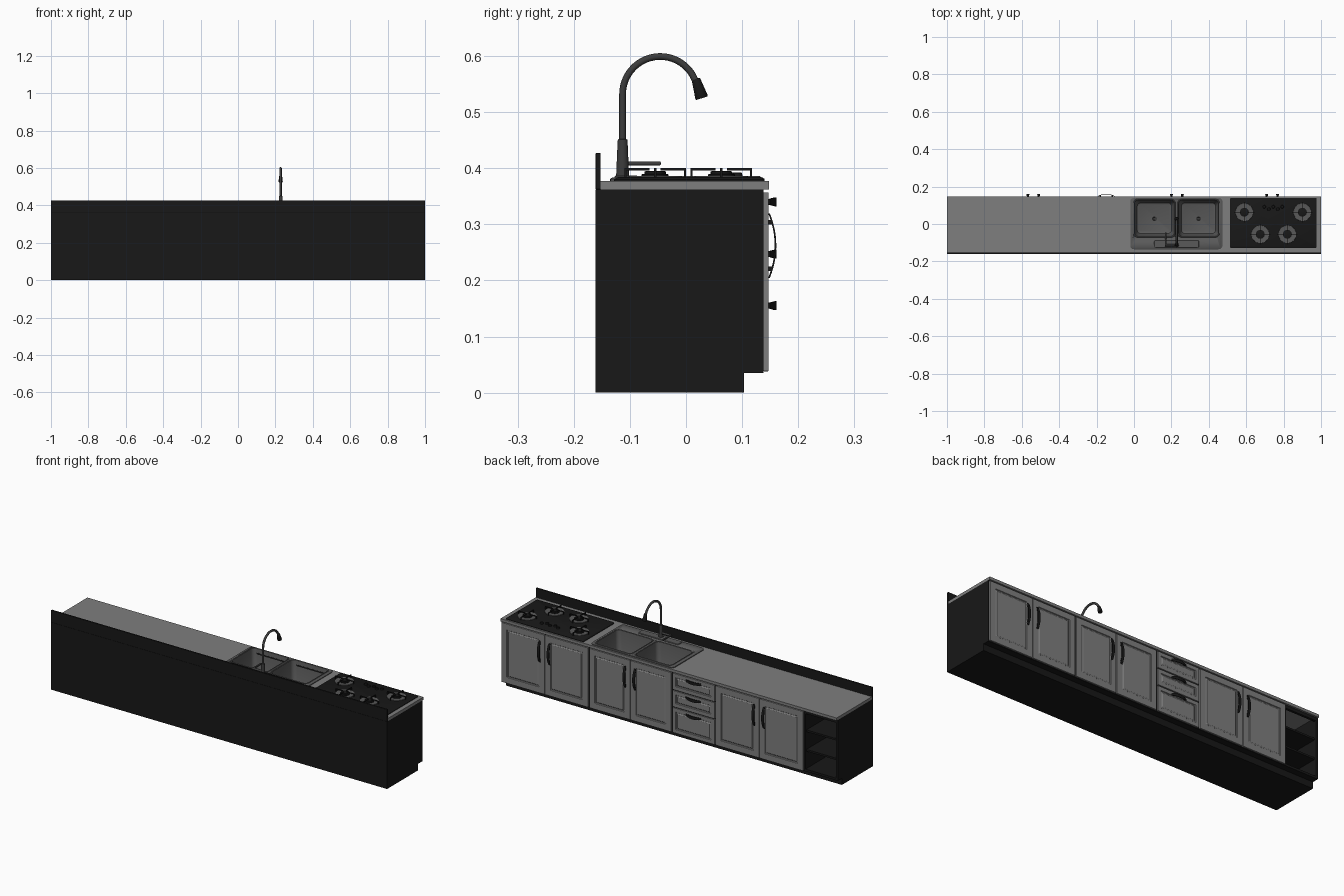
import bpy, bmesh, math
from mathutils import Vector, Matrix

if "Cube" in bpy.data.objects:
    bpy.data.objects.remove(bpy.data.objects["Cube"])


def material(name, v):
    m = bpy.data.materials.new(name)
    m.diffuse_color = (v, v, v, 1)
    m.use_nodes = True
    m.node_tree.nodes["Principled BSDF"].inputs["Base Color"].default_value = m.diffuse_color
    return m


BLACK, GREY = material("black", 0.009), material("grey", 0.21)
STEEL, METAL = material("steel", 0.1), material("dark_metal", 0.045)


def finish(name, bm, mat, bevel=0, smooth=False):
    bmesh.ops.recalc_face_normals(bm, faces=bm.faces[:])
    me = bpy.data.meshes.new(name)
    bm.to_mesh(me)
    bm.free()
    ob = bpy.data.objects.new(name, me)
    bpy.context.collection.objects.link(ob)
    me.materials.append(mat)
    if bevel:
        b = ob.modifiers.new("bevel", 'BEVEL')
        b.width, b.segments, b.limit_method = bevel, 2, 'ANGLE'
    if smooth:
        bpy.ops.object.select_all(action='DESELECT')
        bpy.context.view_layer.objects.active = ob
        ob.select_set(True)
        bpy.ops.object.shade_smooth_by_angle(angle=math.radians(35))
    return ob


def add_box(bm, x0, x1, y0, y1, z0, z1):
    m = Matrix.LocRotScale(Vector((x0 + x1, y0 + y1, z0 + z1)) / 2, None,
                           Vector((x1 - x0, y1 - y0, z1 - z0)))
    return bmesh.ops.create_cube(bm, size=1, matrix=m)


def box(name, dims, mat, bevel=0):
    bm = bmesh.new()
    add_box(bm, *dims)
    return finish(name, bm, mat, bevel)


def rrect(x0, x1, y0, y1, r, z, n=6):
    pts = []
    for k, (cx, cy) in enumerate([(x1 - r, y1 - r), (x0 + r, y1 - r),
                                  (x0 + r, y0 + r), (x1 - r, y0 + r)]):
        for i in range(n + 1):
            a = (k + i / n) * math.pi / 2
            pts.append((cx + r * math.cos(a), cy + r * math.sin(a), z))
    return pts


def loft(name, rings, mat, smooth=True):
    bm = bmesh.new()
    vs = [[bm.verts.new(p) for p in ring] for ring in rings]
    for a, b in zip(vs, vs[1:]):
        for i in range(len(a)):
            j = (i + 1) % len(a)
            bm.faces.new((a[i], a[j], b[j], b[i]))
    bm.faces.new(vs[0])
    bm.faces.new(vs[-1])
    return finish(name, bm, mat, smooth=smooth)


def circle(c, axis, r, n=24):
    q = Vector(axis).to_track_quat('Z', 'Y')
    return [Vector(c) + q @ Vector((r * math.cos(t), r * math.sin(t), 0))
            for t in (2 * math.pi * i / n for i in range(n))]


def lathe(name, x, y, profile, mat, n=24):
    return loft(name, [circle((x, y, z), (0, 0, 1), r, n) for r, z in profile], mat)


def cut(ob, cutter):
    cutter.hide_render = True
    cutter.hide_viewport = True
    b = ob.modifiers.new("cut", 'BOOLEAN')
    b.operation, b.object, b.solver = 'DIFFERENCE', cutter, 'EXACT'


# carcass panels
box("back_panel", (-1, 1, -0.161, -0.15, 0, 0.362), BLACK)
box("plinth", (-1, 1, -0.15, 0.103, 0, 0.036), BLACK)
box("floor_panel", (-1, 1, -0.15, 0.138, 0.035, 0.047), BLACK)
box("top_rail", (-1, 1, 0.125, 0.138, 0.345, 0.362), BLACK)
for i, x in enumerate((-1, -0.808, -0.28, -0.025, 0.47, 0.988)):
    box(f"side_panel_{i}", (x, x + 0.012, -0.15, 0.138, 0.047, 0.362), BLACK)
for i, z in enumerate((0.14, 0.245)):
    box(f"open_shelf_{i}", (-0.988, -0.808, -0.15, 0.13, z, z + 0.01), BLACK)

# worktop and splashback
top = box("worktop", (-1, 1, -0.152, 0.148, 0.362, 0.377), GREY)
cut(top, box("worktop_cutter", (-0.005, 0.46, -0.075, 0.133, 0.3, 0.42), GREY))
box("splashback", (-1, 1, -0.161, -0.152, 0.362, 0.427), BLACK, 0.0015)


# doors and drawer fronts with a recessed, fielded panel
def front(name, x0, x1, z0, z1, border):
    bm = bmesh.new()
    add_box(bm, x0 + 0.002, x1 - 0.002, 0.138, 0.147, z0, z1)
    bm.normal_update()
    f = [f for f in bm.faces if f.normal.y > 0.9]
    for t, d in ((border, 0), (0.003, -0.004), (0.005, 0), (0.006, 0.003)):
        bmesh.ops.inset_region(bm, faces=f, thickness=t, depth=d)
    return finish(name, bm, GREY, 0.001)


# bow handle: a flat strap swept along an arc, with two feet
def handle(name, x, z, length, vertical):
    bm = bmesh.new()
    n, rings = 12, []
    for i in range(n + 1):
        t = 2 * i / n - 1
        s, y = t * length / 2, 0.1465 + 0.0115 * (1 - t * t)
        w = 0.005 + 0.003 * (1 - t * t)
        ring = []
        for a, b in ((-w, 0), (w, 0), (w, 0.003), (-w, 0.003)):
            p = (x + a, y + b, z + s) if vertical else (x + s, y + b, z + a)
            ring.append(bm.verts.new(p))
        rings.append(ring)
    for a, b in zip(rings, rings[1:]):
        for k in range(4):
            bm.faces.new((a[k], a[k - 1], b[k - 1], b[k]))
    bm.faces.new(rings[0])
    bm.faces.new(rings[-1])
    for s in (-0.36 * length, 0.36 * length):
        dx, dz = (0, s) if vertical else (s, 0)
        add_box(bm, x + dx - 0.004, x + dx + 0.004, 0.146, 0.153,
                z + dz - 0.004, z + dz + 0.004)
    finish(name, bm, BLACK, smooth=True)


for i, (a, b) in enumerate(((-0.8, -0.277), (-0.017, 0.475), (0.479, 0.998))):
    m = (a + b) / 2
    front(f"door_{i}_left", a, m, 0.038, 0.357, 0.045)
    front(f"door_{i}_right", m, b, 0.038, 0.357, 0.045)
    for s in (-1, 1):
        handle(f"door_handle_{i}_{'left' if s < 0 else 'right'}",
               m + s * 0.029, 0.262, 0.115, True)
for i, (z0, z1) in enumerate(((0.038, 0.172), (0.177, 0.264), (0.269, 0.357))):
    front(f"drawer_{i}", -0.274, -0.02, z0, z1, 0.028)
    handle(f"drawer_handle_{i}", -0.148, z1 - 0.017, 0.09, False)

# double sink: rim plate plus two tapered bowls
rim = loft("sink_rim", [rrect(-0.02, 0.473, -0.135, 0.14, 0.02, 0.376),
                        rrect(-0.02, 0.473, -0.135, 0.14, 0.02, 0.381),
                        rrect(-0.017, 0.470, -0.132, 0.137, 0.018, 0.383)], STEEL)
for i, (x0, x1) in enumerate(((0.0, 0.218), (0.236, 0.454))):
    def ring(d, r, z):
        return rrect(x0 + d, x1 - d, -0.068 + d, 0.13 - d, r, z)
    cut(rim, loft(f"bowl_cutter_{i}", [ring(0, .02, .33), ring(0, .02, .42)], STEEL))
    loft(f"sink_bowl_{i}", [ring(.014, .02, .256), ring(-.001, .02, .375),
                            ring(-.004, .024, .383), ring(-.002, .022, .386),
                            ring(.002, .02, .384), ring(.013, .022, .275),
                            ring(.017, .02, .266), ring(.026, .012, .262)], STEEL)
    lathe(f"drain_{i}", (x0 + x1) / 2, 0.028,
          [(.013, .26), (.013, .264), (.009, .264), (.008, .2625)], METAL)
loft("tap_ledge", [rrect(.108, .348, -.127, -.086, .008, .38),
                   rrect(.108, .348, -.127, -.086, .008, .385),
                   rrect(.110, .346, -.125, -.088, .006, .387)], STEEL)

# swan-neck tap with spray head and side lever
tx, ty = 0.228, -0.113
lathe("tap_base", tx, ty, [(.0115, .386), (.0105, .41), (.009, .445), (.0085, .451),
                           (.006, .452)], METAL)
path = [((tx, ty, 0.44), (0, 0, 1))]
for i in range(25):
    a = math.pi - i / 24 * math.radians(163)
    path.append(((tx, -0.046 + 0.067 * math.cos(a), 0.532 + 0.067 * math.sin(a)),
                 (0, math.sin(a), -math.cos(a))))
loft("tap_neck", [[Vector(c) + Vector(d).cross((1, 0, 0)) * 0.006 * math.sin(t)
                   + Vector((0.006 * math.cos(t), 0, 0))
                   for t in (2 * math.pi * k / 16 for k in range(16))]
                  for c, d in path], METAL)
tip, d = Vector((tx, 0.0175, 0.559)), Vector((0, 0.3, -0.954))
loft("spray_head", [circle(tip + d * s, d, r)
                    for s, r in ((0, .007), (.003, .008), (.034, .0115), (.036, .0105))], BLACK)
loft("lever_stub", [circle((x, ty, 0.408), (1, 0, 0), 0.006, 16) for x in (0.165, tx)], METAL)
box("lever", (0.166, 0.175, -0.116, -0.045, 0.405, 0.412), METAL, 0.0015)

# gas hob
loft("hob_plate", [rrect(.513, .977, -.128, .14, .008, .377),
                   rrect(.513, .977, -.128, .14, .008, .380),
                   rrect(.519, .971, -.122, .134, .006, .384)], BLACK)
for i, (x, y) in enumerate(((.59, .063), (.9, .063), (.675, -.055), (.82, -.055))):
    lathe(f"burner_dish_{i}", x, y, [(.048, .383), (.047, .386), (.03, .3845)], STEEL, 32)
    lathe(f"burner_cap_{i}", x, y, [(.024, .384), (.024, .389), (.019, .390),
                                    (.019, .394), (.016, .395)], BLACK)
    bm = bmesh.new()
    for dx, dy in ((1, 0), (-1, 0), (0, 1), (0, -1)):
        for r0, r1, z0, z1 in ((.010, .055, .396, .400), (.051, .055, .383, .397)):
            xs = sorted((x + dx * r0 - abs(dy) * .002, x + dx * r1 + abs(dy) * .002))
            ys = sorted((y + dy * r0 - abs(dx) * .002, y + dy * r1 + abs(dx) * .002))
            add_box(bm, *xs, *ys, z0, z1)
    finish(f"pan_support_{i}", bm, BLACK)
for i in range(5):
    lathe(f"hob_knob_{i}", 0.697 + i * 0.024, 0.08 if i % 2 else 0.092,
          [(.009, .383), (.008, .391), (.007, .392)], BLACK, 20)
